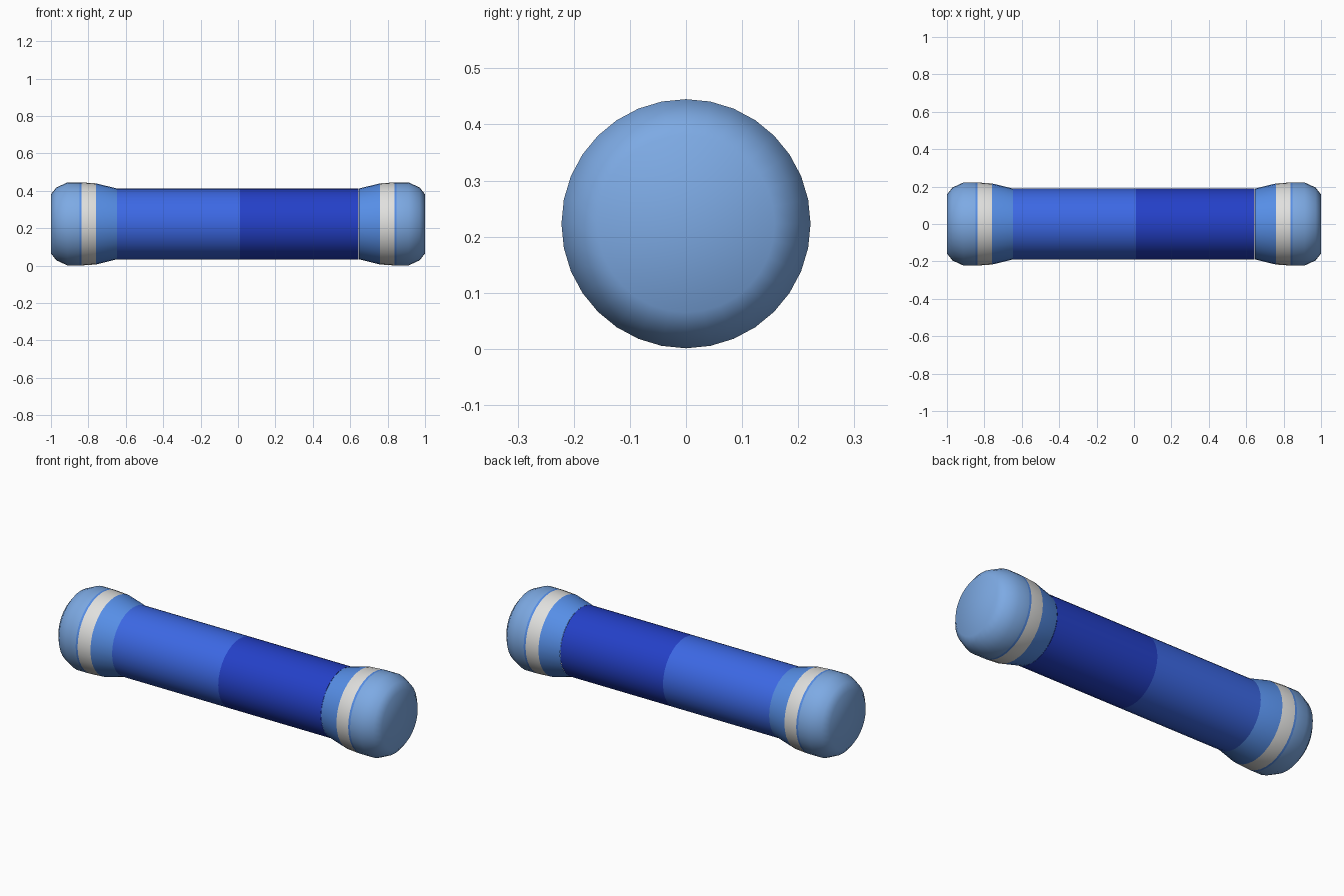
import bpy, bmesh, math

if "Cube" in bpy.data.objects:
    bpy.data.objects.remove(bpy.data.objects["Cube"])

SIDES = 32
AXIS_Z = 0.223


def material(name, srgb):
    m = bpy.data.materials.new(name)
    lin = [((c / 255 + 0.055) / 1.055) ** 2.4 for c in srgb]
    m.diffuse_color = (*lin, 1)
    m.use_nodes = True
    m.node_tree.nodes["Principled BSDF"].inputs["Base Color"].default_value = m.diffuse_color
    return m


MATS = {
    "cap": material("pale blue", (125, 170, 228)),
    "collar": material("sky blue", (86, 142, 230)),
    "ring": material("light grey", (224, 224, 222)),
    "left": material("royal blue", (60, 104, 228)),
    "right": material("deep blue", (36, 64, 200)),
}


def lathe(name, profile, bands, side=1, close_end=False):
    """Spin (x, radius) points about the x axis; bands[i] colours segment i."""
    keys = list(dict.fromkeys(bands))
    bm = bmesh.new()
    rings = []
    for x, r in profile:
        rings.append([bm.verts.new((side * x, r * math.cos(a), AXIS_Z + r * math.sin(a)))
                      for a in (2 * math.pi * i / SIDES for i in range(SIDES))])
    for a, b, key in zip(rings, rings[1:], bands):
        for i in range(SIDES):
            j = (i + 1) % SIDES
            quad = (a[i], a[j], b[j], b[i])
            f = bm.faces.new(quad if side > 0 else quad[::-1])
            f.material_index = keys.index(key)
    if close_end:
        f = bm.faces.new(rings[-1] if side > 0 else rings[-1][::-1])
        f.material_index = keys.index(bands[-1])
    me = bpy.data.meshes.new(name)
    bm.to_mesh(me)
    bm.free()
    for k in keys:
        me.materials.append(MATS[k])
    ob = bpy.data.objects.new(name, me)
    bpy.context.collection.objects.link(ob)
    bpy.context.view_layer.objects.active = ob
    ob.select_set(True)
    bpy.ops.object.shade_smooth_by_angle(angle=math.radians(40))
    ob.select_set(False)
    return ob


# Two-tone tube
lathe("tube", [(-0.648, 0.189), (0.01, 0.189), (0.645, 0.189)], ["left", "right"])

# Flared ends: collar, grey ring, thin blue line, rounded cap
end_profile = [(0.646, 0.189), (0.76, 0.217), (0.836, 0.222), (0.848, 0.222),
               (0.912, 0.222), (0.971, 0.195), (1.0, 0.158)]
end_bands = ["collar", "ring", "collar", "cap", "cap", "cap"]
for name, side in (("right_end", 1), ("left_end", -1)):
    lathe(name, end_profile, end_bands, side, close_end=True)
